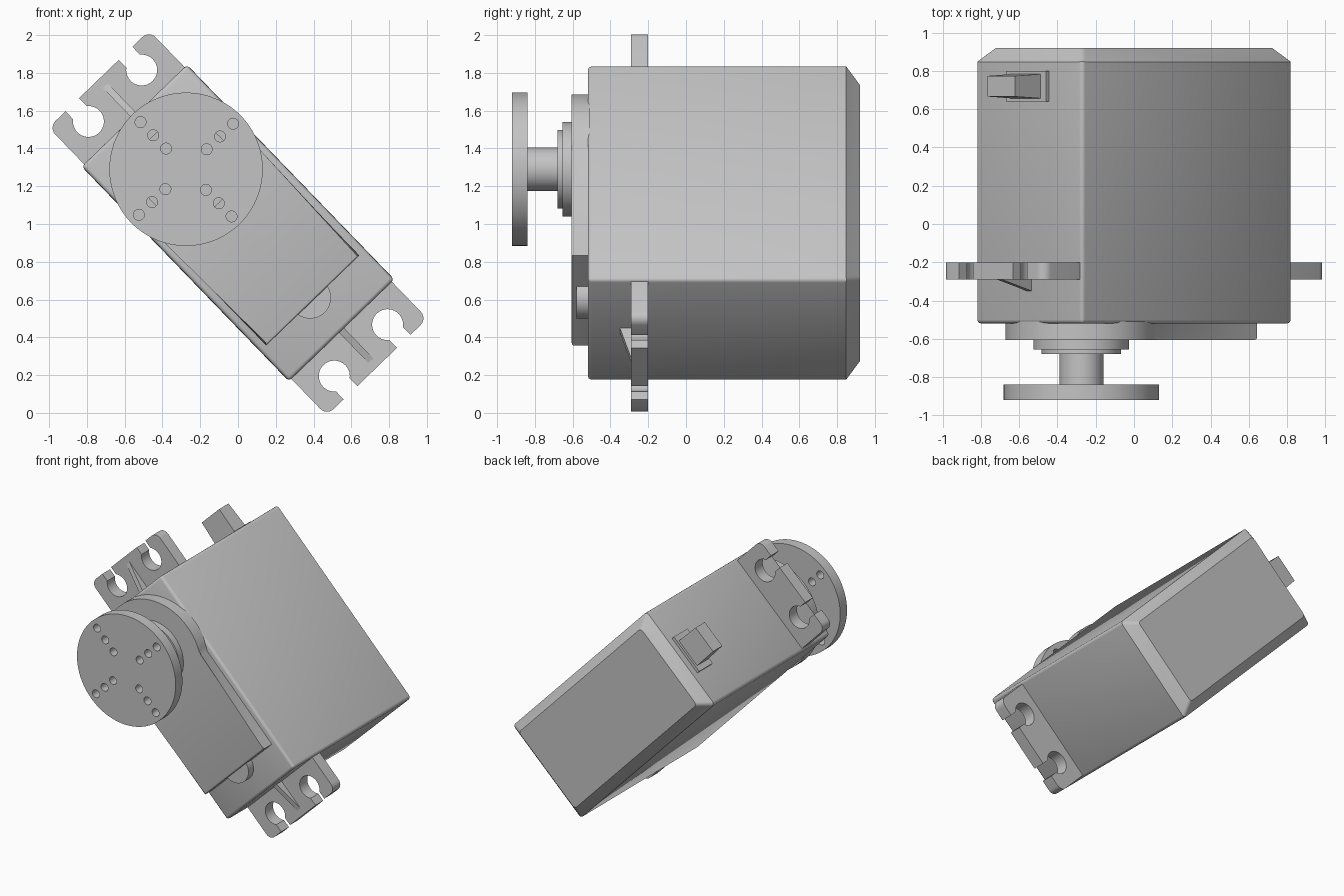
import bpy, bmesh
from math import sin, cos, asin, radians, pi
from mathutils import Matrix

cube = bpy.data.objects.get("Cube")
if cube:
    bpy.data.objects.remove(cube, do_unlink=True)

# Local axes: x along the case, z across it, y through its depth
TILT = Matrix.Translation((0, 0, 1.005)) @ Matrix.Rotation(radians(46), 4, 'Y')

GREY = bpy.data.materials.new("plain grey")
GREY.use_nodes = True
GREY.diffuse_color = (0.55, 0.55, 0.55, 1)
GREY.node_tree.nodes["Principled BSDF"].inputs["Base Color"].default_value = GREY.diffuse_color


def finish(name, bm):
    bmesh.ops.recalc_face_normals(bm, faces=bm.faces[:])
    mesh = bpy.data.meshes.new(name)
    bm.to_mesh(mesh)
    bm.free()
    mesh.materials.append(GREY)
    mesh.shade_smooth()
    mesh.set_sharp_from_angle(angle=radians(32))
    obj = bpy.data.objects.new(name, mesh)
    bpy.context.scene.collection.objects.link(obj)
    obj.matrix_world = TILT
    return obj


def loft(bm, rings):
    """Skin a list of equal closed rings and cap both ends."""
    rows = [[bm.verts.new(p) for p in ring] for ring in rings]
    for r, s in zip(rows, rows[1:]):
        for i in range(len(r)):
            j = (i + 1) % len(r)
            bm.faces.new((r[i], r[j], s[j], s[i]))
    bm.faces.new(rows[0])
    bm.faces.new(rows[-1])


def plate(bm, pts, front, back):
    loft(bm, [[(u, y, v) for u, v in pts] for y in (front, back)])


def arc(cu, cv, r, start, end, n):
    return [(cu + r * cos(start + (end - start) * i / n),
             cv + r * sin(start + (end - start) * i / n)) for i in range(n + 1)]


def circle(cu, cv, r, n=64):
    return arc(cu, cv, r, 0, 2 * pi, n)[:-1]


def rect(u, v):
    return [(u, v), (-u, v), (-u, -v), (u, -v)]


def bevel(bm, keep, width):
    edges = [e for e in bm.edges if keep(*(w.co for w in e.verts))]
    bmesh.ops.bevel(bm, geom=edges, offset=width, segments=3, profile=0.5, affect='EDGES')


# Case with chamfered back and softly rounded front and long edges
FRONT = -0.52
bm = bmesh.new()
loft(bm, [[(u, y, v) for u, v in rect(0.79 - c, 0.387 - c)]
          for y, c in ((FRONT, 0), (0.85, 0), (0.92, 0.067))])
bevel(bm, lambda a, b: abs(a.y - b.y) > 0.01 or max(a.y, b.y) < -0.5, 0.02)
finish("case", bm)

# Raised gear cover: round around the shaft, straight toward the other end
SHAFT = -0.396
half, radius = 0.343, 0.397
open_angle = asin(half / radius)
bm = bmesh.new()
plate(bm, [(0.57, half)] + arc(SHAFT, 0, radius, open_angle, 2 * pi - open_angle, 48)
      + [(0.57, -half)], -0.605, -0.51)
bevel(bm, lambda a, b: max(a.y, b.y) < -0.6, 0.01)
finish("gear_cover", bm)

# Round parts: boss, collars, shaft
for name, u, r, front, back in (
        ("round_boss", 0.55, 0.11, -0.58, -0.51),
        ("large_collar", SHAFT, 0.25, -0.655, -0.6),
        ("small_collar", SHAFT, 0.208, -0.68, -0.65),
        ("output_shaft", SHAFT, 0.115, -0.845, -0.675)):
    bm = bmesh.new()
    plate(bm, circle(u, 0, r), front, back)
    finish(name, bm)

# Disc horn with four rows of three through holes
bm = bmesh.new()
plate(bm, circle(SHAFT, 0, 0.406, 96), -0.92, -0.84)
horn = finish("disc_horn", bm)
bm = bmesh.new()
for k in range(4):
    for d in (0.152, 0.25, 0.347):
        plate(bm, circle(SHAFT + d * cos(k * pi / 2), d * sin(k * pi / 2), 0.029, 20), -1, -0.8)
cutter = finish("hole_cutter", bm)
cutter.hide_render = True
mod = horn.modifiers.new("holes", 'BOOLEAN')
mod.operation = 'DIFFERENCE'
mod.solver = 'EXACT'
mod.object = cutter
bpy.context.view_layer.update()
drilled = bpy.data.meshes.new_from_object(
    horn.evaluated_get(bpy.context.evaluated_depsgraph_get()))
horn.modifiers.clear()
horn.data = drilled
drilled.shade_smooth()
drilled.set_sharp_from_angle(angle=radians(32))
bpy.data.objects.remove(cutter, do_unlink=True)

# Mounting tabs with open keyhole slots, each with a wedge rib
END, HOLE_U, HOLE_V, HOLE_R, SLOT = 1.06, 0.937, 0.196, 0.082, 0.05
gap = asin(SLOT / HOLE_R)
side = ([(0.77, 0.37)] + arc(END - 0.05, 0.32, 0.05, pi / 2, 0, 6)
        + [(END, HOLE_V + SLOT)]
        + arc(HOLE_U, HOLE_V, HOLE_R, gap, 2 * pi - gap, 28)
        + [(END, HOLE_V - SLOT)])
outline = side + [(u, -v) for u, v in reversed(side)]
for s, end in ((-1, "upper"), (1, "lower")):
    bm = bmesh.new()
    plate(bm, [(s * u, v) for u, v in outline], -0.29, -0.2)
    finish(end + "_mounting_tab", bm)
    bm = bmesh.new()
    wedge = ((0.77, -0.355), (1.02, -0.288), (0.77, -0.28))
    loft(bm, [[(s * u, y, v) for u, y in wedge] for v in (-0.018, 0.018)])
    finish(end + "_tab_rib", bm)

# Cable outlet: thin base and tapered block on the upper end
for name, ends in (("cable_base", ((-0.77, 0.145, 0.08), (-0.813, 0.145, 0.08))),
                   ("cable_block", ((-0.8, 0.105, 0.064), (-0.997, 0.1, 0.054)))):
    bm = bmesh.new()
    loft(bm, [[(u, 0.72 + y, v) for y, v in rect(hy, hv)] for u, hv, hy in ends])
    finish(name, bm)
